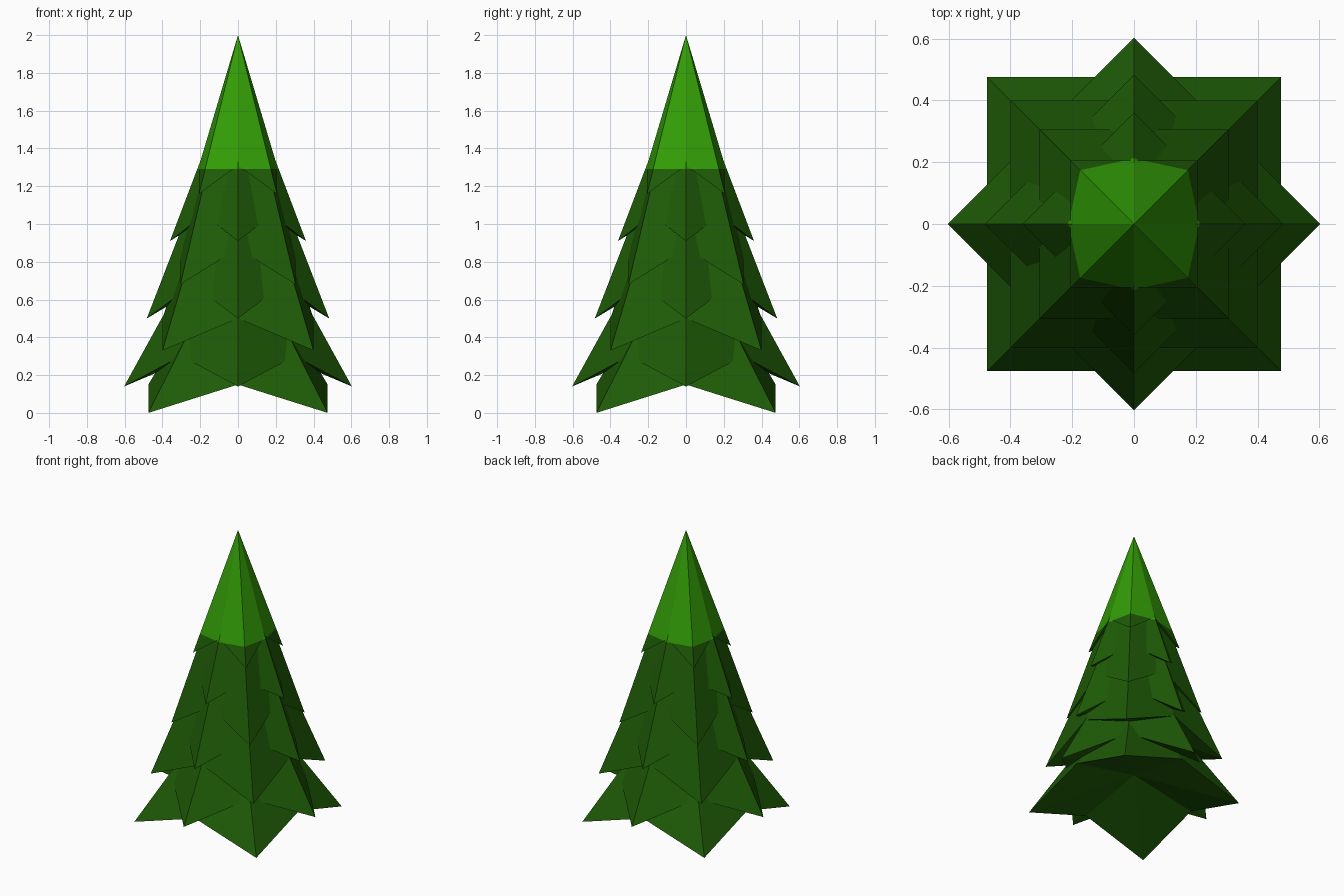
import bpy, bmesh
from math import cos, sin, pi, sqrt
from mathutils import Vector

cube = bpy.data.objects.get("Cube")
if cube:
    bpy.data.objects.remove(cube, do_unlink=True)


def make_material(name, rgb):
    mat = bpy.data.materials.new(name)
    mat.use_nodes = True
    mat.diffuse_color = (*rgb, 1)
    bsdf = next(n for n in mat.node_tree.nodes if n.type == 'BSDF_PRINCIPLED')
    bsdf.inputs["Base Color"].default_value = (*rgb, 1)
    return mat


dark_green = make_material("dark_green", (0.013, 0.105, 0.002))
light_green = make_material("light_green", (0.032, 0.335, 0.002))
TIP_HEIGHT = 1.29


def branch_tier(name, radius, base, rise, apex, turn):
    """Four-cornered pyramid with drooping corners and raised edge middles."""
    bm = bmesh.new()
    rim = []
    for i in range(8):
        corner = i % 2 == 0
        r = radius if corner else radius / sqrt(2)
        a = turn + i * pi / 4
        z = base if corner else base + rise
        rim.append(bm.verts.new((r * cos(a), r * sin(a), z)))
    top = bm.verts.new((0, 0, apex))
    # Hollow underside, rising to the middle
    under = bm.verts.new((0, 0, base + 1.6 * rise))
    for i in range(8):
        a, b = rim[i], rim[(i + 1) % 8]
        bm.faces.new((a, b, top))
        bm.faces.new((b, a, under))

    # Cut a level line where the light tip begins
    bmesh.ops.bisect_plane(bm, geom=bm.verts[:] + bm.edges[:] + bm.faces[:],
                           plane_co=Vector((0, 0, TIP_HEIGHT)),
                           plane_no=Vector((0, 0, 1)))
    bmesh.ops.recalc_face_normals(bm, faces=bm.faces[:])
    for f in bm.faces:
        f.material_index = int(f.calc_center_median().z > TIP_HEIGHT)

    mesh = bpy.data.meshes.new(name)
    bm.to_mesh(mesh)
    bm.free()
    mesh.materials.append(dark_green)
    mesh.materials.append(light_green)
    obj = bpy.data.objects.new(name, mesh)
    bpy.context.collection.objects.link(obj)


# Square tiers: half width, corner height, edge rise, apex height
square_tiers = [(0.475, 0.0, 0.15, 0.94), (0.40, 0.33, 0.17, 1.70),
                (0.305, 0.68, 0.19, 1.98), (0.206, 1.16, 0.15, 2.0)]
for n, (half, base, rise, apex) in enumerate(square_tiers):
    branch_tier(f"square_branches_{n + 1}", half * sqrt(2), base, rise, apex, pi / 4)

# Diamond tiers: corner reach, corner height, edge rise, apex height
diamond_tiers = [(0.603, 0.14, 0.16, 1.235), (0.483, 0.50, 0.18, 1.75),
                 (0.36, 0.91, 0.14, 1.86)]
for n, (reach, base, rise, apex) in enumerate(diamond_tiers):
    branch_tier(f"diamond_branches_{n + 1}", reach, base, rise, apex, 0)
